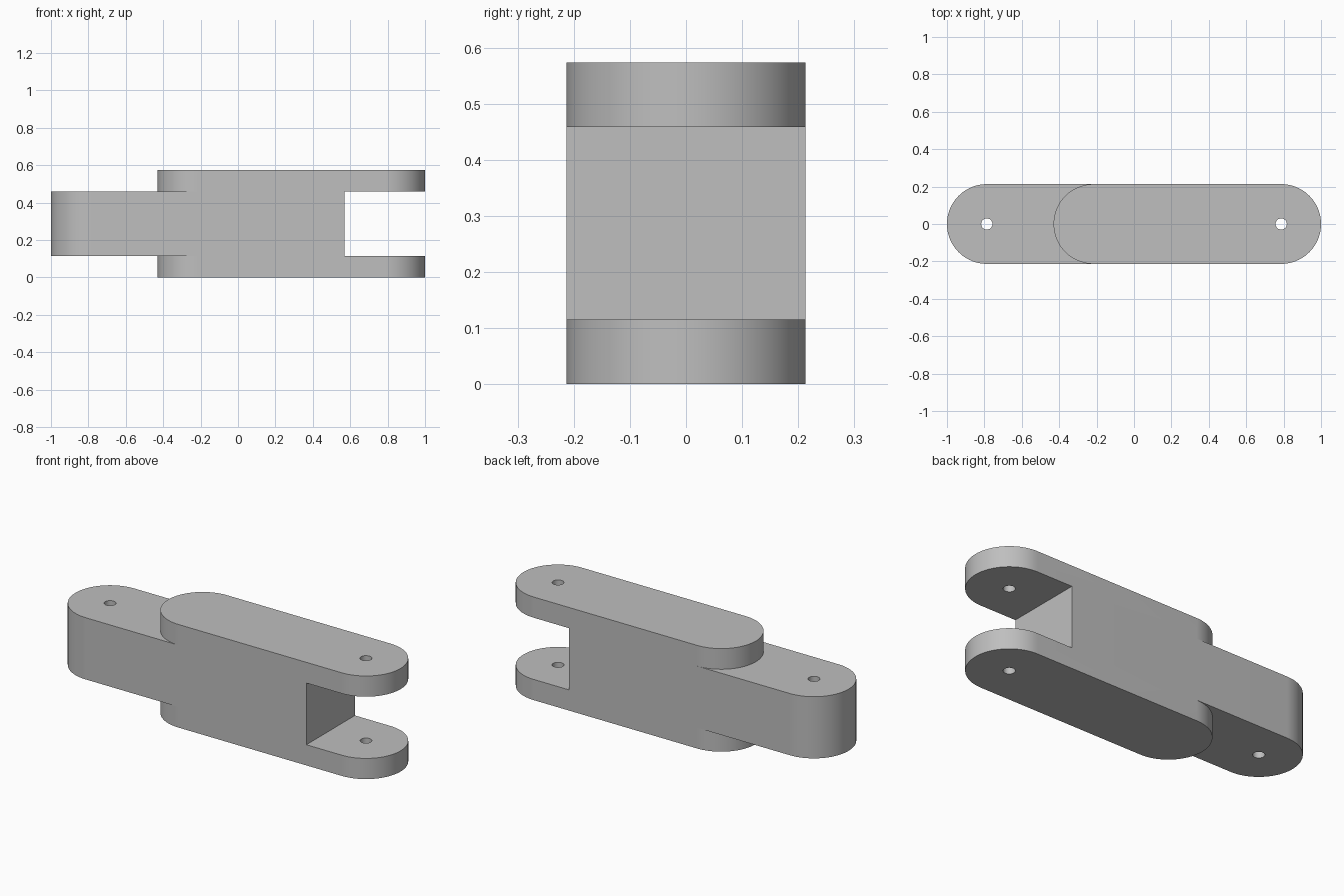
import bpy, bmesh
from math import pi, sin, cos, radians

cube = bpy.data.objects.get("Cube")
if cube:
    bpy.data.objects.remove(cube, do_unlink=True)

R = 0.213              # radius of the rounded ends
PIN = 1 - R            # distance of each pin hole from the centre
PLATE = 0.115          # fork plate thickness
HEIGHT = 0.573
SEGMENTS = 48

grey = bpy.data.materials.new("plain grey")
grey.use_nodes = True
colour = (0.52, 0.52, 0.52, 1)
grey.diffuse_color = colour
grey.node_tree.nodes["Principled BSDF"].inputs["Base Color"].default_value = colour


def arc(cx, radius, start, sweep=pi, steps=SEGMENTS):
    return [(cx + radius * cos(start + sweep * i / steps),
             radius * sin(start + sweep * i / steps)) for i in range(steps + 1)]


def prism(name, outline, z0, z1):
    """Extrude a flat outline from z0 to z1."""
    bm = bmesh.new()
    base = bm.faces.new([bm.verts.new((x, y, z0)) for x, y in outline])
    top = bmesh.ops.extrude_face_region(bm, geom=[base])["geom"]
    bmesh.ops.translate(bm, vec=(0, 0, z1 - z0),
                        verts=[v for v in top if isinstance(v, bmesh.types.BMVert)])
    bmesh.ops.recalc_face_normals(bm, faces=bm.faces)
    mesh = bpy.data.meshes.new(name)
    bm.to_mesh(mesh)
    bm.free()
    mesh.materials.append(grey)
    obj = bpy.data.objects.new(name, mesh)
    bpy.context.collection.objects.link(obj)
    return obj


def combine(target, other, operation):
    """Apply a boolean and discard the second shape."""
    mod = target.modifiers.new(operation.lower(), "BOOLEAN")
    mod.operation, mod.solver, mod.object = operation, "EXACT", other
    bpy.context.view_layer.objects.active = target
    bpy.ops.object.modifier_apply(modifier=mod.name)
    bpy.data.objects.remove(other, do_unlink=True)


# Body: tongue with a round outer end and a square end inside the fork
link = prism("chain_link", [(0.57, -R), (0.57, R)] + arc(-PIN, R, pi / 2),
             PLATE, HEIGHT - PLATE)

# Fork plates, below and above the tongue
for name, z in (("lower_plate", 0), ("upper_plate", HEIGHT - PLATE)):
    outline = arc(PIN, R, -pi / 2) + arc(-0.217, R, pi / 2)
    combine(link, prism(name, outline, z, z + PLATE), "UNION")

# Pin holes through both ends
for x in (-PIN, PIN):
    circle = arc(x, 0.03, 0, 2 * pi, 32)[:-1]
    combine(link, prism("pin_hole_cutter", circle, -0.1, HEIGHT + 0.1), "DIFFERENCE")

# Smooth round ends, crisp rims
bpy.ops.object.select_all(action="DESELECT")
link.select_set(True)
bpy.context.view_layer.objects.active = link
bpy.ops.object.shade_smooth_by_angle(angle=radians(30))
